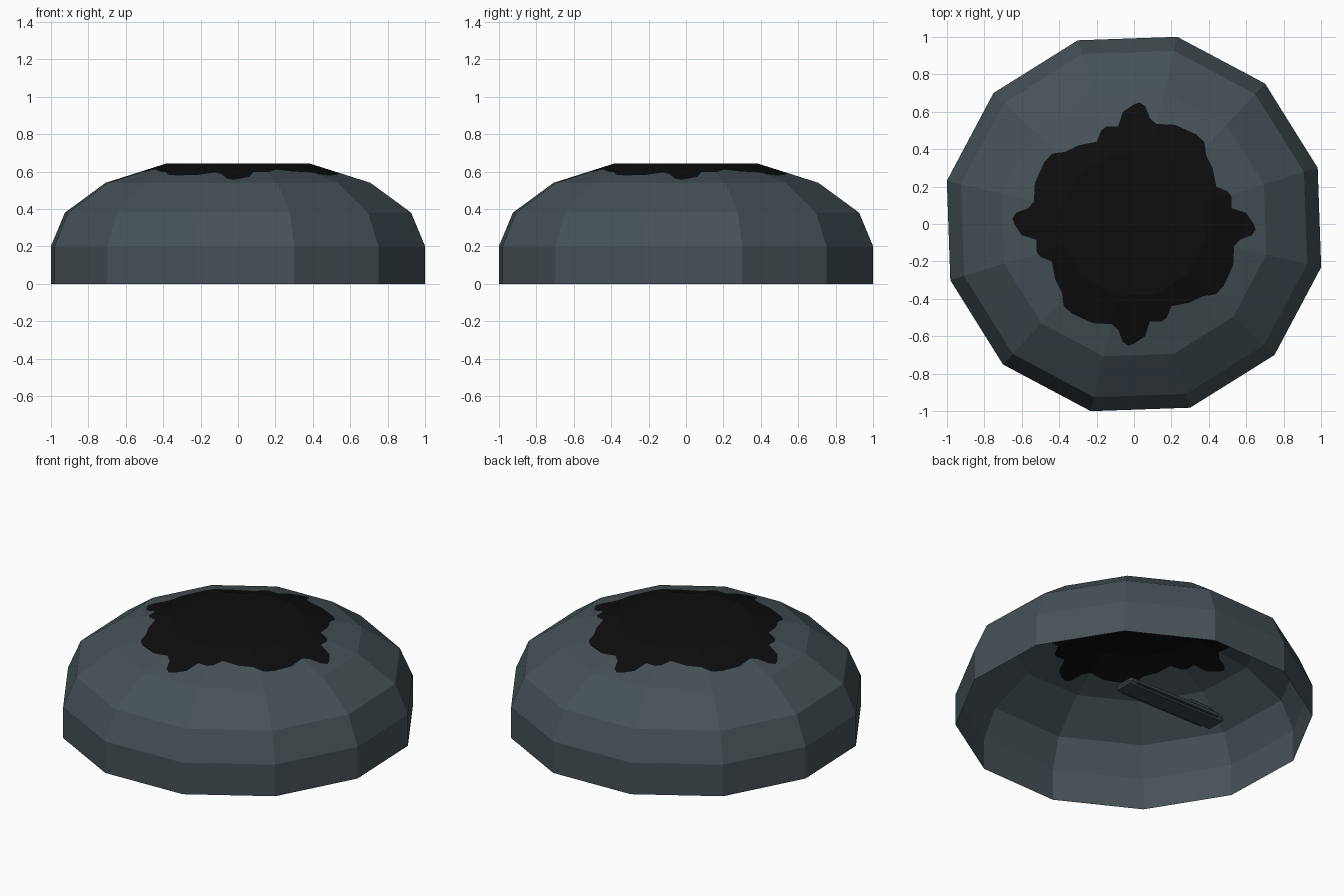
import bpy, bmesh, math

if "Cube" in bpy.data.objects:
    bpy.data.objects.remove(bpy.data.objects["Cube"])

def material(name, rgb):
    m = bpy.data.materials.new(name)
    m.diffuse_color = (*rgb, 1)
    m.use_nodes = True
    m.node_tree.nodes["Principled BSDF"].inputs["Base Color"].default_value = m.diffuse_color
    return m

GREY = material("slate grey", (0.061, 0.084, 0.095))
BLACK = material("black", (0.004, 0.004, 0.004))
DARK = material("dark slate", (0.045, 0.062, 0.07))

def finish(bm, name, mats):
    me = bpy.data.meshes.new(name)
    bm.to_mesh(me)
    bm.free()
    for m in mats:
        me.materials.append(m)
    ob = bpy.data.objects.new(name, me)
    bpy.context.collection.objects.link(ob)
    return ob

# Twelve-sided dome profile (corner radius, height)
PROFILE = [(1.027, 0), (1.027, 0.2), (0.95, 0.38), (0.726, 0.54), (0.393, 0.643)]
OFFSET = math.radians(17)
STEP = math.radians(30)

def side_factor(a):
    # distance to the polygon side at angle a, for corner radius 1
    d = (a - OFFSET) % STEP - STEP / 2
    return math.cos(STEP / 2) / math.cos(d)

# One quarter of the ragged patch outline, repeated four times
EDGE = [(.64, 0), (.62, .03), (.60, .06), (.52, .085), (.52, .15), (.50, .175), (.44, .20),
        (.42, .30), (.385, .37), (.375, .44), (.33, .48), (.22, .53), (.12, .535),
        (.085, .565), (.06, .63), (.03, .65)]
polar = []
for q in range(4):
    for x, y in EDGE:
        polar.append((math.atan2(y, x) + q * math.pi / 2, math.hypot(x, y)))
polar.append((2 * math.pi, polar[0][1]))

def edge_radius(a):
    for (a0, r0), (a1, r1) in zip(polar, polar[1:]):
        if a0 <= a <= a1:
            return r0 + (r1 - r0) * (a - a0) / (a1 - a0)
    return polar[0][1]

corners = [(OFFSET + i * STEP) % (2 * math.pi) for i in range(12)]
angles = sorted(set([p[0] for p in polar[:-1]] + corners))

# Dome: grey lower bands
bm = bmesh.new()
rings = [[bm.verts.new((r * math.cos(a), r * math.sin(a), z)) for a in sorted(corners)]
         for r, z in PROFILE[:4]]
for low, high in zip(rings, rings[1:]):
    for i in range(12):
        j = (i + 1) % 12
        bm.faces.new((low[i], low[j], high[j], high[i]))

# Top band split along the ragged outline, then the black cap
(r_low, z_low), (r_top, z_top) = PROFILE[3:]
loops = [[], [], []]
for a in angles:
    f = side_factor(a)
    p = edge_radius(a) / f
    z = z_low + (z_top - z_low) * (r_low - p) / (r_low - r_top)
    for loop, (rad, h) in zip(loops, [(r_low, z_low), (p, z), (r_top, z_top)]):
        loop.append(bm.verts.new((rad * f * math.cos(a), rad * f * math.sin(a), h)))
n = len(angles)
for k in range(2):
    for i in range(n):
        j = (i + 1) % n
        face = bm.faces.new((loops[k][i], loops[k][j], loops[k + 1][j], loops[k + 1][i]))
        face.material_index = k
bm.faces.new(loops[2]).material_index = 1
finish(bm, "dome", [GREY, BLACK])

# Slim craft resting inside the dome: bevelled boxes
def block(name, centre, size, mat, taper=1.0, bevel=0.01):
    bm = bmesh.new()
    bmesh.ops.create_cube(bm, size=1)
    for v in bm.verts:
        k = taper if v.co.z > 0 else 1
        v.co = (v.co.x * size[0] * k + centre[0], v.co.y * size[1] * k + centre[1],
                v.co.z * size[2] + centre[2])
    bmesh.ops.bevel(bm, geom=bm.edges[:], offset=bevel, segments=1, affect='EDGES')
    finish(bm, name, [mat])

CX, CY = -0.07, 0.235
block("craft_hull", (CX, CY, 0.04), (0.72, 0.14, 0.05), DARK, 0.94, 0.015)
block("craft_cabin", (CX - 0.2, CY, 0.08), (0.2, 0.10, 0.04), DARK, 0.8)
for s in (-1, 1):
    block("craft_side_rail", (CX, CY + s * 0.07, 0.035), (0.6, 0.02, 0.025), DARK, 1, 0.004)
